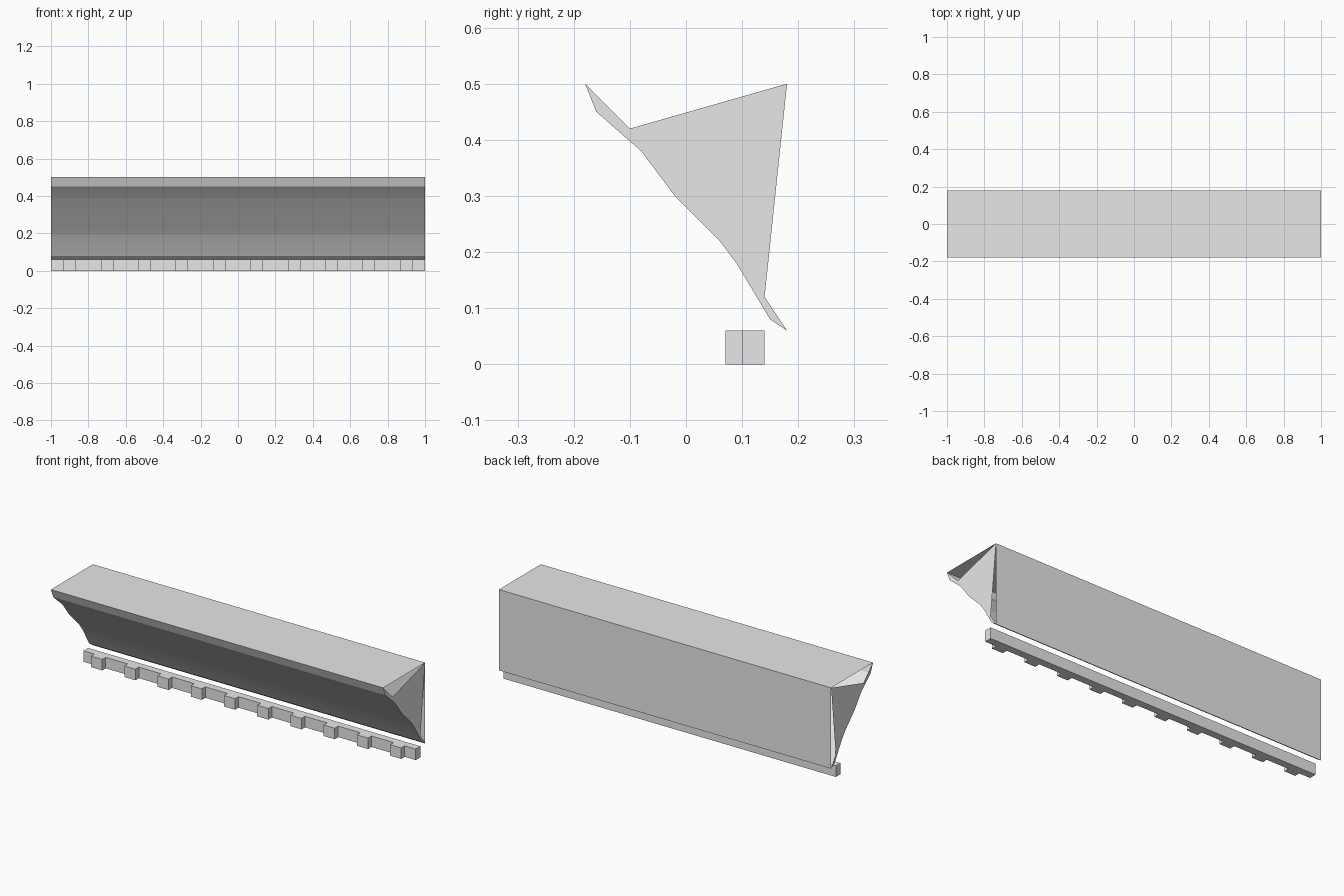
import bpy
import bmesh
import math

if "Cube" in bpy.data.objects:
    bpy.data.objects.remove(bpy.data.objects["Cube"])

stone = bpy.data.materials.new("pale_grey")
stone.diffuse_color = (0.8, 0.8, 0.8, 1.0)
stone.use_nodes = True
stone.node_tree.nodes["Principled BSDF"].inputs["Base Color"].default_value = stone.diffuse_color


def add_object(name, bm):
    mesh = bpy.data.meshes.new(name)
    bm.to_mesh(mesh)
    bm.free()
    mesh.materials.append(stone)
    obj = bpy.data.objects.new(name, mesh)
    bpy.context.collection.objects.link(obj)
    return obj


def add_box(bm, x, y, z):
    """Box spanning the given (low, high) ranges."""
    verts = bmesh.ops.create_cube(bm, size=1.0)["verts"]
    for v in verts:
        v.co = [r[0] if c < 0 else r[1] for c, r in zip(v.co, (x, y, z))]


# Moulding section as (y, z), from the top lip down the curved front
FRONT = [(-0.18, 0.50), (-0.16, 0.45), (-0.08, 0.38), (-0.02, 0.30),
         (0.06, 0.22), (0.09, 0.18), (0.15, 0.08), (0.18, 0.06)]
BACK_TOP = (0.18, 0.50)
SHELL = FRONT + [BACK_TOP]
# The end plates are notched behind the top lip and above the bottom lip
END = FRONT + [(0.14, 0.12), BACK_TOP, (-0.10, 0.42)]

# Moulding shell: front, back and top surfaces
bm = bmesh.new()
left = [bm.verts.new((-1, y, z)) for y, z in SHELL]
right = [bm.verts.new((1, y, z)) for y, z in SHELL]
for i in range(len(SHELL)):
    j = (i + 1) % len(SHELL)
    bm.faces.new((left[i], left[j], right[j], right[i]))
moulding = add_object("cornice_moulding", bm)
bpy.context.view_layer.objects.active = moulding
moulding.select_set(True)
bpy.ops.object.shade_smooth_by_angle(angle=math.radians(20))

# Notched end plates
for name, x in (("left_end_plate", -1), ("right_end_plate", 1)):
    bm = bmesh.new()
    points = END if x > 0 else END[::-1]
    bm.faces.new([bm.verts.new((x, y, z)) for y, z in points])
    add_object(name, bm)

# Backing strip below the moulding
bm = bmesh.new()
add_box(bm, (-1, 1), (0.10, 0.14), (0, 0.06))
add_object("dentil_strip", bm)

# Row of ten dentil blocks on the strip
bm = bmesh.new()
for i in range(10):
    centre = -0.9 + 0.2 * i
    add_box(bm, (centre - 1 / 30, centre + 1 / 30), (0.07, 0.10), (0, 0.06))
add_object("dentil_blocks", bm)
